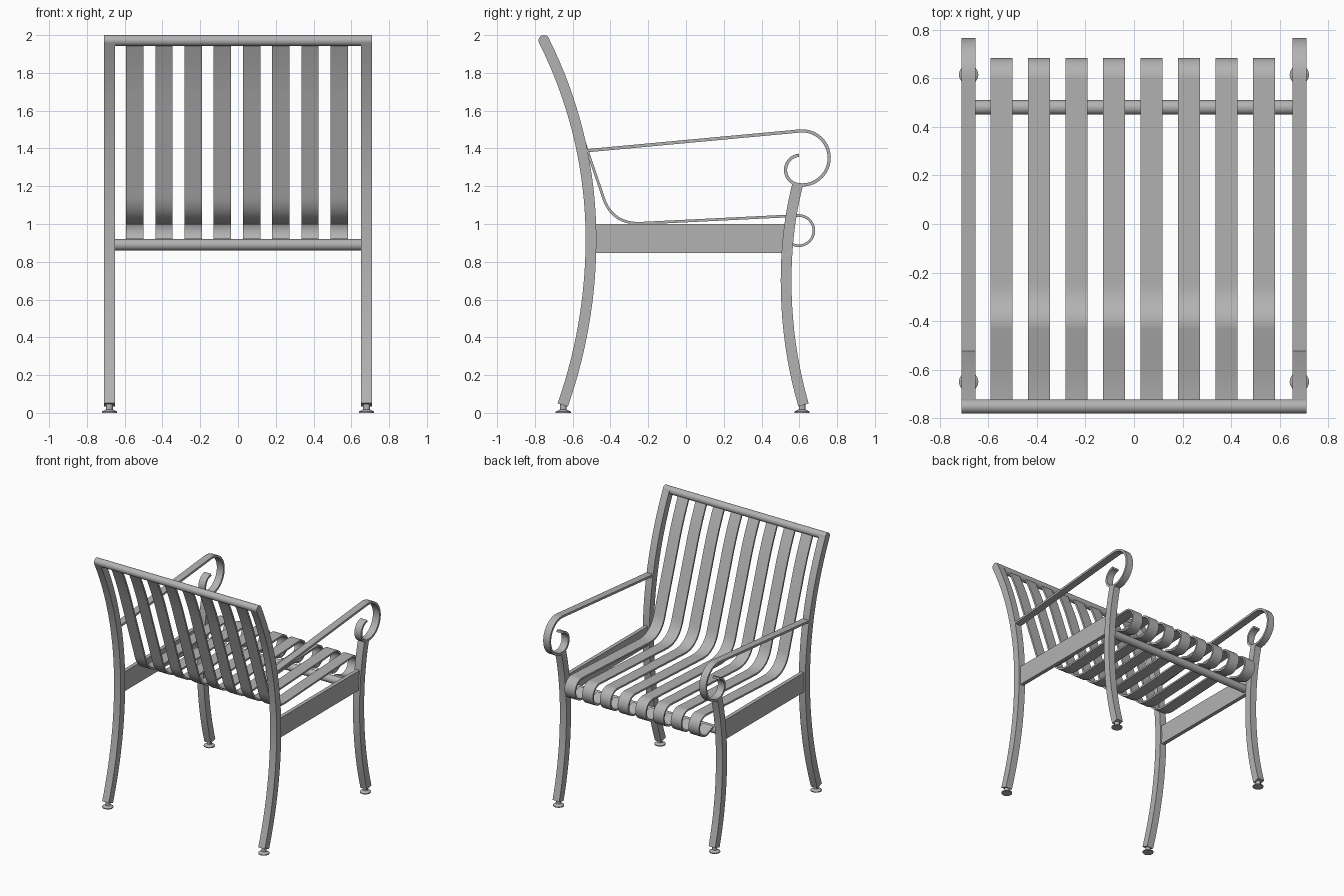
import bpy, bmesh
from math import sin, cos, pi, radians, sqrt
from mathutils import Vector, Matrix

cube = bpy.data.objects.get("Cube")
if cube:
    bpy.data.objects.remove(cube, do_unlink=True)

metal = bpy.data.materials.new("grey_metal")
metal.use_nodes = True
GREY = (0.45, 0.45, 0.45, 1)
metal.diffuse_color = GREY
metal.node_tree.nodes["Principled BSDF"].inputs["Base Color"].default_value = GREY

SIDE_X = 0.681    # centre of each side frame
TUBE = 0.057      # width of the square tube


def finish(name, bm):
    bmesh.ops.recalc_face_normals(bm, faces=bm.faces)
    mesh = bpy.data.meshes.new(name)
    bm.to_mesh(mesh)
    bm.free()
    mesh.materials.append(metal)
    mesh.shade_smooth()
    mesh.set_sharp_from_angle(angle=radians(35))
    obj = bpy.data.objects.new(name, mesh)
    bpy.context.collection.objects.link(obj)
    return obj


def arc(cy, cz, r, start, end, steps=20):
    """Points (y, z) on an arc, angles in degrees."""
    angles = [radians(start + (end - start) * i / steps) for i in range(steps + 1)]
    return [(cy + r * cos(a), cz + r * sin(a)) for a in angles]


def bezier(a, b, c, steps=10):
    a, b, c = Vector(a), Vector(b), Vector(c)
    ts = [i / steps for i in range(steps + 1)]
    return [tuple(a * (1 - t) ** 2 + b * 2 * t * (1 - t) + c * t * t) for t in ts]


def strip(name, path, x, width, thick):
    """Sweep a rectangular section along a path in the yz plane."""
    pts = [Vector(p) for p in path]
    bm = bmesh.new()
    rings = []
    for i, p in enumerate(pts):
        d = (pts[min(i + 1, len(pts) - 1)] - pts[max(i - 1, 0)]).normalized()
        n = Vector((-d.y, d.x)) * thick / 2
        corners = [(-1, p + n), (1, p + n), (1, p - n), (-1, p - n)]
        rings.append([bm.verts.new((x + s * width / 2, q.x, q.y)) for s, q in corners])
    for a, b in zip(rings, rings[1:]):
        for k in range(4):
            m = (k + 1) % 4
            bm.faces.new((a[k], a[m], b[m], b[k]))
    bm.faces.new(rings[0])
    bm.faces.new(rings[-1][::-1])
    return finish(name, bm)


def cross_bar(name, y, z, r, length):
    bm = bmesh.new()
    place = Matrix.Translation((0, y, z)) @ Matrix.Rotation(pi / 2, 4, "Y")
    bmesh.ops.create_cone(bm, cap_ends=True, segments=32, radius1=r, radius2=r,
                          depth=length, matrix=place)
    return finish(name, bm)


def foot(name, x, y):
    """Lathed levelling foot: domed pad with a short stem."""
    profile = [(0.04, 0), (0.04, 0.007), (0.018, 0.018), (0.018, 0.06)]
    bm = bmesh.new()
    n = 24
    rings = [[bm.verts.new((x + r * cos(2 * pi * k / n), y + r * sin(2 * pi * k / n), z))
              for k in range(n)] for r, z in profile]
    for a, b in zip(rings, rings[1:]):
        for k in range(n):
            m = (k + 1) % n
            bm.faces.new((a[k], a[m], b[m], b[k]))
    bm.faces.new(rings[0])
    bm.faces.new(rings[-1])
    return finish(name, bm)


def back_y(z):
    """Bowed centre line of the rear legs and backrest."""
    r = 2.34 if z > 0.92 else 2.65
    return -0.503 - (r - sqrt(r * r - (z - 0.92) ** 2))


# Paths in (y, z)
rear_path = [(back_y(z), z) for z in (0.042 + (1.97 - 0.042) * i / 32 for i in range(33))]
front_path = (bezier((0.622, 0.042), (0.53, 0.36), (0.53, 0.70))
              + bezier((0.53, 0.70), (0.53, 0.97), (0.59, 1.205))[1:])
arm_path = ([(-0.525, 1.388)] + arc(0.615, 1.35, 0.143, 95, -90, 32)
            + arc(0.605, 1.286, 0.078, -92, -265, 24))
slat_path = ([(back_y(z) + 0.008, z) for z in (1.97, 1.9, 1.83, 1.76, 1.69, 1.63)]
             + bezier((-0.444, 1.16), (-0.40, 0.998), (-0.24, 1.004), 14)
             + arc(0.597, 0.965, 0.08, 93, -120, 28) + [(0.50, 0.918)])

# Side frames
for side, x in (("left", SIDE_X), ("right", -SIDE_X)):
    strip(side + "_rear_leg", rear_path, x, TUBE, TUBE)
    strip(side + "_front_leg", front_path, x, TUBE, TUBE)
    strip(side + "_armrest", arm_path, x, TUBE, 0.017)
    strip(side + "_seat_rail", [(-0.49, 0.923), (0.53, 0.923)], x, 0.03, 0.153)
    foot(side + "_rear_foot", x, -0.65)
    foot(side + "_front_foot", x, 0.615)

# Cross bars
cross_bar("top_bar", back_y(1.97), 1.971, 0.029, 2 * SIDE_X + TUBE)
cross_bar("front_seat_bar", 0.48, 0.89, 0.03, 2 * SIDE_X)

# Seat and back slats
for i in range(8):
    strip(f"slat_{i + 1}", slat_path, -0.546 + 0.1545 * i, 0.092, 0.014)
